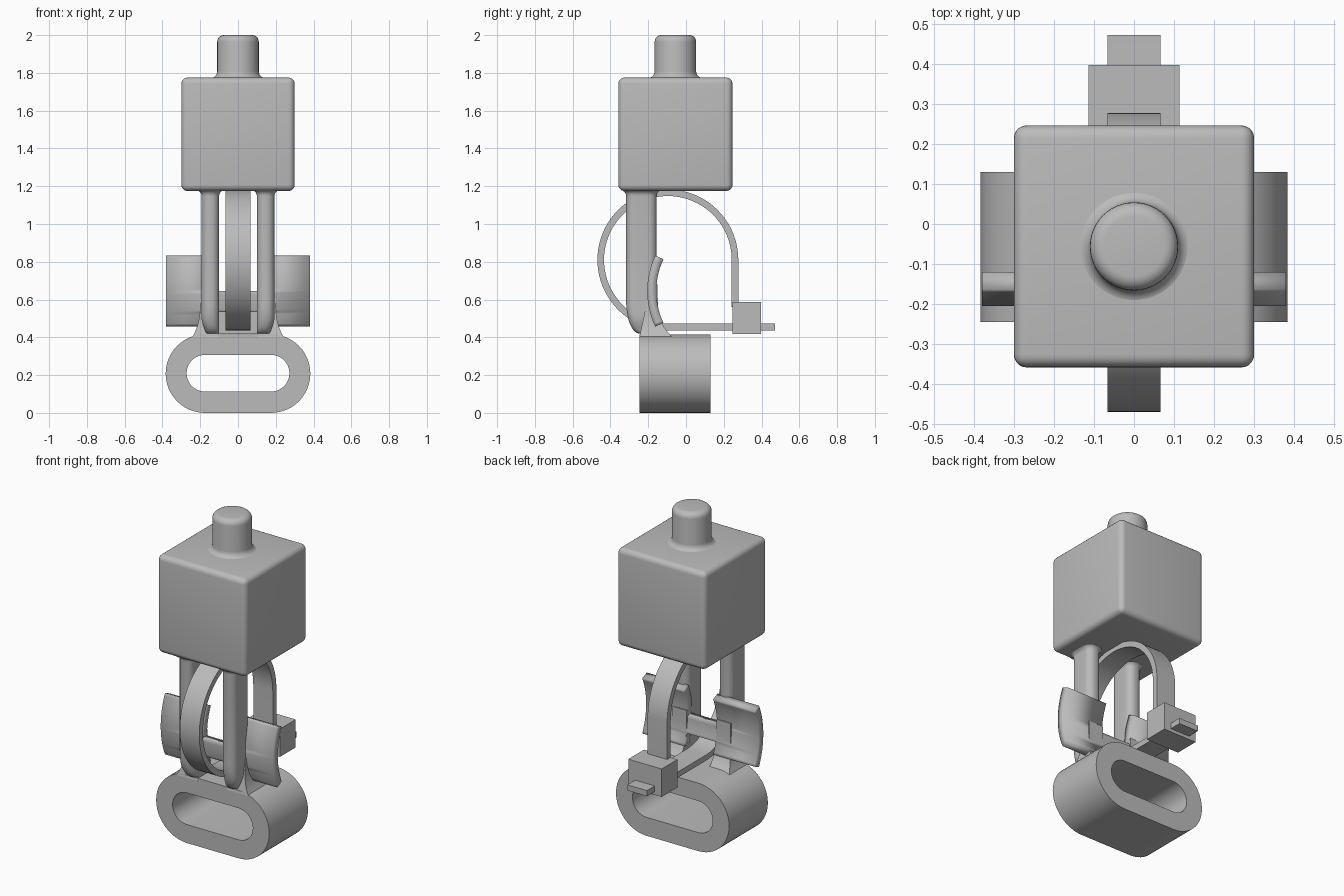
import bpy, bmesh
from math import sin, cos, pi, radians

if "Cube" in bpy.data.objects:
    bpy.data.objects.remove(bpy.data.objects["Cube"])

GREY = (0.5, 0.5, 0.5, 1)
mat = bpy.data.materials.new("plain grey")
mat.use_nodes = True
mat.diffuse_color = GREY
mat.node_tree.nodes["Principled BSDF"].inputs["Base Color"].default_value = GREY


def finish(name, bm, smooth=True):
    bmesh.ops.recalc_face_normals(bm, faces=bm.faces)
    me = bpy.data.meshes.new(name)
    bm.to_mesh(me)
    bm.free()
    me.materials.append(mat)
    ob = bpy.data.objects.new(name, me)
    bpy.context.collection.objects.link(ob)
    if smooth:
        bpy.ops.object.select_all(action="DESELECT")
        ob.select_set(True)
        bpy.context.view_layer.objects.active = ob
        bpy.ops.object.shade_smooth_by_angle(angle=radians(35))
    return ob


def skin(bm, rings, closed=True):
    """Join rings of points with quads; cap the ends unless the rings form a loop."""
    loops = [[bm.verts.new(p) for p in r] for r in rings]
    n = len(loops[0])
    pairs = list(zip(loops, loops[1:]))
    if closed:
        bm.faces.new(loops[0])
        bm.faces.new(loops[-1])
    else:
        pairs.append((loops[-1], loops[0]))
    for a, b in pairs:
        for i in range(n):
            j = (i + 1) % n
            bm.faces.new((a[i], a[j], b[j], b[i]))


def rounded(x0, x1, y0, y1, z, r, seg=8):
    """Horizontal rounded rectangle."""
    corners = [(x1 - r, y1 - r), (x0 + r, y1 - r), (x0 + r, y0 + r), (x1 - r, y0 + r)]
    return [(cx + r * cos(a), cy + r * sin(a), z)
            for k, (cx, cy) in enumerate(corners)
            for a in [pi / 2 * (k + i / seg) for i in range(seg + 1)]]


def stadium(y, r, half, z, seg=24):
    """Upright slot outline facing the front."""
    pts = []
    for side in (0, 1):
        for i in range(seg + 1):
            a = -pi / 2 + pi * (side + i / seg)
            pts.append(((half, -half)[side] + r * cos(a), y, z + r * sin(a)))
    return pts


def box(name, x, y, z, bevel=0):
    bm = bmesh.new()
    bmesh.ops.create_cube(bm, size=1)
    for v in bm.verts:
        v.co = [lo + (c + 0.5) * (hi - lo) for c, (lo, hi) in zip(v.co, (x, y, z))]
    if bevel:
        bmesh.ops.bevel(bm, geom=bm.edges[:], offset=bevel, segments=5,
                        profile=0.5, affect="EDGES")
    return finish(name, bm, bevel > 0)


# Bevelled block with a filleted round pin on top
CY = -0.056
box("block", (-0.3, 0.3), (CY - 0.302, CY + 0.302), (1.175, 1.775), 0.032)
profile = [(0.145, 1.765)]
profile += [(0.145 - 0.035 * sin(t), 1.808 - 0.035 * cos(t)) for t in [pi / 2 * i / 6 for i in range(7)]]
profile += [(0.075 + 0.035 * cos(t), 1.965 + 0.035 * sin(t)) for t in [pi / 2 * i / 6 for i in range(7)]]
bm = bmesh.new()
skin(bm, [[(r * cos(2 * pi * i / 48), CY + r * sin(2 * pi * i / 48), z) for i in range(48)]
          for r, z in profile])
finish("top_pin", bm)

# Two legs: flared at the block, front edge curving back at the foot
for name, s in (("left_leg", 1), ("right_leg", -1)):
    rings = []
    for t in [pi / 2 * i / 8 for i in range(9)]:
        inset = 0.025 * max(0, cos(t) - 0.6) / 0.4
        rings.append((0.42 + 0.17 * (1 - cos(t)), 0.07 * (1 - sin(t)), inset))
    levels = [(z, 0.1, 0.193 - e, -0.317 + f, -0.155, 0.042 - e * 0.6) for z, f, e in rings]
    for t in [pi / 2 * i / 6 for i in range(7)]:
        g = 0.032 * (1 - cos(t))
        levels.append((1.148 + 0.032 * sin(t), 0.1 - g, 0.193 + g, -0.317 - g, -0.155 + g, 0.042 + g))
    bm = bmesh.new()
    skin(bm, [[(s * x, y, zz) for x, y, zz in rounded(x0, x1, y0, y1, z, r)]
              for z, x0, x1, y0, y1, r in levels])
    finish(name, bm)

# Tapered necks carrying the legs and wings on the slotted base
for name, s in (("left_neck", 1), ("right_neck", -1)):
    bm = bmesh.new()
    rings = []
    for i in range(11):
        k = i / 10
        flare = (1 - k) ** 4
        y0 = -0.247 + 0.06 * k
        y1 = -0.15 + 0.08 * flare
        x1 = s * (0.198 + 0.045 * flare)
        z = 0.4 + 0.28 * k
        rings.append([(s * 0.1, y0, z), (x1, y0, z), (x1, y1, z), (s * 0.1, y1, z)])
    skin(bm, rings)
    finish(name, bm)

# Slotted base: outer and inner outlines, front and back
bm = bmesh.new()
skin(bm, [stadium(-0.245, 0.208, 0.175, 0.208), stadium(0.13, 0.208, 0.175, 0.208),
          stadium(0.13, 0.097, 0.175, 0.21), stadium(-0.245, 0.097, 0.175, 0.21)], closed=False)
finish("slotted_base", bm)

# Curved wing plate, cut away above and below a narrow crossbar
xs = [-0.38, -0.1, 0.1, 0.38]
angles = [radians(-25 + 50 * i / 24) for i in range(25)]
bm = bmesh.new()
grid = [[bm.verts.new((x, 0.24 - 0.445 * cos(a), 0.645 + 0.445 * sin(a))) for x in xs] for a in angles]
for i in range(24):
    for j in range(3):
        mid = 0.645 + 0.445 * sin((angles[i] + angles[i + 1]) / 2)
        if j != 1 or 0.53 < mid < 0.645:
            bm.faces.new((grid[i][j], grid[i][j + 1], grid[i + 1][j + 1], grid[i + 1][j]))
bmesh.ops.delete(bm, geom=[v for v in bm.verts if not v.link_faces], context="VERTS")
wing = finish("wing_plate", bm)
mod = wing.modifiers.new("thickness", "SOLIDIFY")
mod.thickness = 0.048
# Grow toward the back, whichever way the sheet's normals face
mod.offset = 1 if wing.data.polygons[0].normal.y > 0 else -1

# Strap: down from the buckle, round the loop, and out as a straight tail
W, LY, LZ = 0.066, -0.096, 0.81
path = [(1, 0, 0, -0.25)]
path += [(cos(a), sin(a), 0, 0) for a in [1.5 * pi * i / 60 for i in range(61)]]
path += [(0, -1, 0.568, 0)]
bm = bmesh.new()
rings = []
for ny, nz, dy, dz in path:
    rings.append([(x, LY + dy + ny * r, LZ + dz + nz * r)
                  for x, r in ((-W, 0.373), (W, 0.373), (W, 0.338), (-W, 0.338))])
skin(bm, rings)
finish("strap_loop", bm)

# Buckle block on the strap
box("buckle", (-0.113, 0.113), (0.245, 0.397), (0.417, 0.588))
